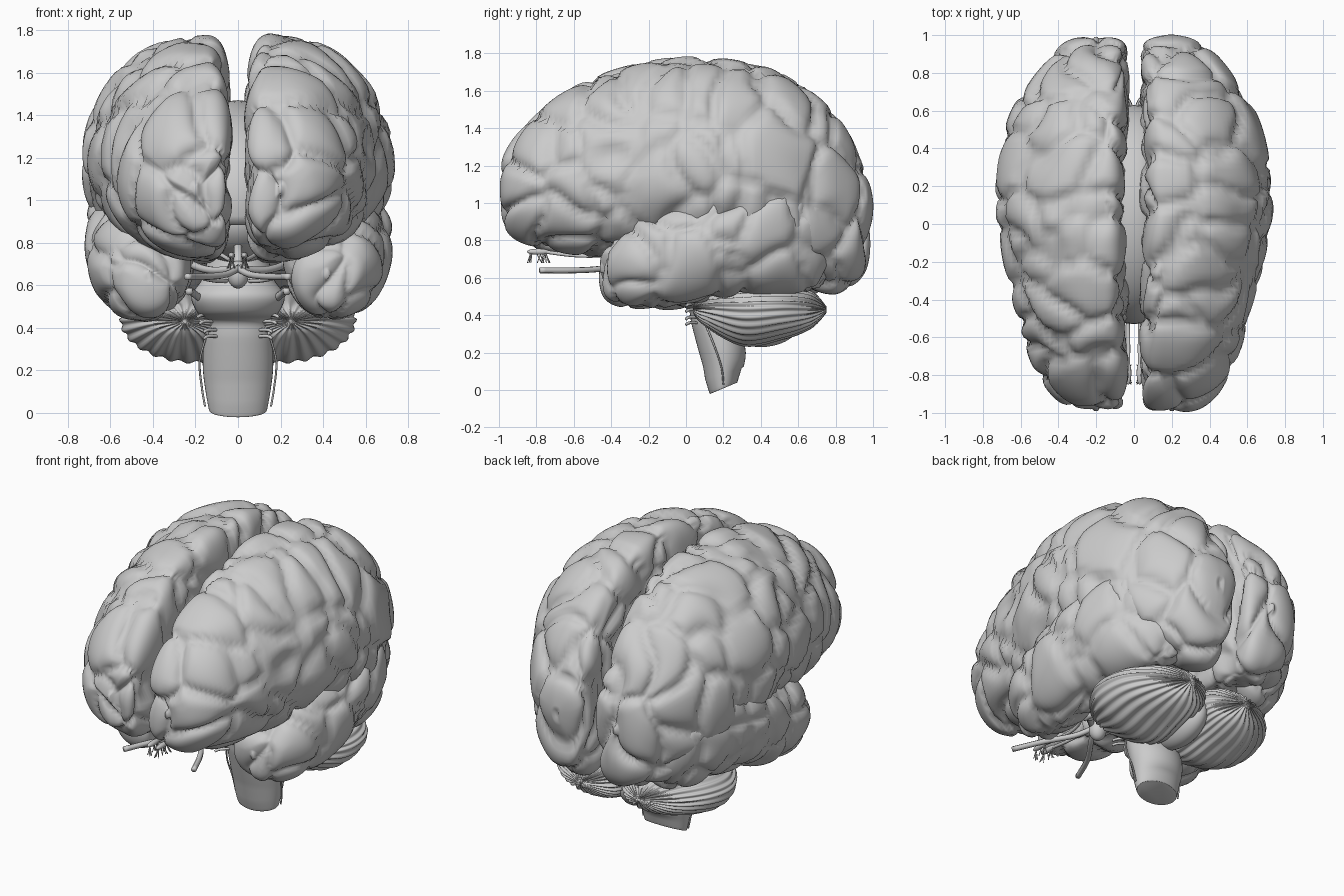
import bpy, bmesh, math, random
from mathutils import Vector, noise

if "Cube" in bpy.data.objects:
    bpy.data.objects.remove(bpy.data.objects["Cube"])

random.seed(4)
TAU = 2 * math.pi


def spline(rows, steps):
    """Catmull-Rom through rows of numbers."""
    out = []
    n = len(rows)
    for i in range(n - 1):
        a, b, c, d = (rows[min(max(i + k, 0), n - 1)] for k in (-1, 0, 1, 2))
        for s in range(steps):
            t = s / steps
            out.append([0.5 * (2*q + (r-p)*t + (2*p-5*q+4*r-w)*t*t + (3*q-p-3*r+w)*t**3)
                        for p, q, r, w in zip(a, b, c, d)])
    return out + [list(rows[-1])]


def skin(name, rings, disp=None):
    """Closed surface over a list of rings, optionally displaced along normals."""
    bm = bmesh.new()
    n = len(rings[0])
    vs = [[bm.verts.new(p) for p in r] for r in rings]
    for r0, r1 in zip(vs, vs[1:]):
        for j in range(n):
            k = (j + 1) % n
            bm.faces.new((r0[j], r0[k], r1[k], r1[j]))
    bm.faces.new(vs[0])
    bm.faces.new(vs[-1])
    bmesh.ops.recalc_face_normals(bm, faces=bm.faces)
    bm.normal_update()
    if disp:
        moves = [(v, v.normal * disp(v.co, TAU * j / n)) for r in vs[1:-1] for j, v in enumerate(r)]
        for v, m in moves:
            v.co += m
    me = bpy.data.meshes.new(name)
    bm.to_mesh(me)
    bm.free()
    ob = bpy.data.objects.new(name, me)
    bpy.context.collection.objects.link(ob)
    me.shade_smooth()
    return ob


def lobe(name, rows, side, disp, steps=9, n=96, flat=0.5):
    """Loft along y; row = y, inner x, centre x, outer x, bottom, centre z, top."""
    rings = []
    for y, xi, xc, xo, zb, zc, zt in spline(rows, steps):
        ring = []
        for j in range(n):
            c, s = math.cos(TAU * j / n), math.sin(TAU * j / n)
            if c < 0:
                c, s = -abs(c) ** flat, math.copysign(abs(s) ** flat, s)
            x = xc + c * (xo - xc if c > 0 else xc - xi)
            z = zc + s * (zt - zc if s > 0 else zc - zb)
            ring.append((side * x, y, z))
        rings.append(ring)
    return skin(name, rings, disp)


def gyri(seed, high=0.016, deep=0.055):
    """Rounded folds separated by narrow winding grooves."""
    off = Vector((seed * 7.3, seed * 3.1, seed * 5.7))

    def f(p, a):
        q = Vector((p.x * 2.8, p.y * 4.3, p.z * 2.8)) + off
        q += 0.4 * noise.noise_vector(p * 3 + off)
        d = noise.voronoi(q)[0]
        return high - deep * math.exp(-6 * (d[1] - d[0]))
    return f


def folia(p, a):
    return 0.007 * math.sin(26 * a + 2 * math.sin(5 * p.y))


def ball(name, loc, rad):
    bpy.ops.mesh.primitive_uv_sphere_add(segments=32, ring_count=20, location=loc)
    ob = bpy.context.object
    ob.name = name
    ob.scale = rad
    ob.data.shade_smooth()
    return ob


def tube(name, pts, r, both=True):
    """Round nerve along a path, repeated on the other side."""
    for side in ((1, -1) if both else (1,)):
        path = [Vector((side * p[0], p[1], p[2])) for p in spline(pts, 5)]
        rings = []
        for i, p in enumerate(path):
            t = (path[min(i + 1, len(path) - 1)] - path[max(i - 1, 0)]).normalized()
            u = t.cross(Vector((0.31, 0.2, 0.93))).normalized()
            w = t.cross(u)
            rings.append([p + r * (u * math.cos(TAU * k / 8) + w * math.sin(TAU * k / 8)) for k in range(8)])
        skin(name, rings)


upper = [(-0.99, .19, .2, .21, 1.03, 1.05, 1.07),
         (-0.96, .07, .2, .36, .86, 1.06, 1.26),
         (-0.82, .04, .2, .49, .77, 1.09, 1.45),
         (-0.6, .04, .2, .58, .73, 1.12, 1.61),
         (-0.35, .04, .2, .65, .72, 1.14, 1.71),
         (-0.05, .04, .2, .71, .72, 1.16, 1.77),
         (0.2, .04, .2, .73, .68, 1.16, 1.76),
         (0.45, .04, .2, .69, .60, 1.12, 1.71),
         (0.65, .04, .2, .61, .55, 1.06, 1.60),
         (0.82, .04, .2, .49, .53, 1.0, 1.43),
         (0.95, .06, .2, .36, .65, .95, 1.2),
         (0.99, .19, .2, .21, .93, .95, .97)]
temporal = [(-0.46, .41, .42, .43, .63, .65, .67),
            (-0.42, .28, .42, .56, .49, .66, .79),
            (-0.25, .22, .44, .67, .43, .70, .93),
            (0.0, .21, .45, .71, .45, .76, 1.03),
            (0.25, .2, .44, .72, .51, .84, 1.14),
            (0.5, .18, .4, .66, .52, .88, 1.22),
            (0.72, .16, .33, .53, .54, .88, 1.2),
            (0.88, .25, .28, .31, .8, .85, .9)]
cerebellum = [(0.04, .24, .25, .26, .42, .43, .44),
              (0.1, .08, .22, .4, .35, .44, .51),
              (0.3, .0, .2, .54, .24, .44, .55),
              (0.5, .0, .2, .53, .27, .44, .56),
              (0.66, .03, .2, .4, .33, .43, .53),
              (0.75, .19, .2, .21, .42, .43, .44)]

# cerebral hemispheres, temporal lobes and cerebellum on each side
for side, tag in ((1, "right"), (-1, "left")):
    lobe("cerebral_hemisphere_" + tag, upper, side, gyri(2 + side))
    lobe("temporal_lobe_" + tag, temporal, side, gyri(6 + side, .014, .045), flat=1)
    lobe("cerebellum_" + tag, cerebellum, side, folia, n=160, flat=0.8)
ball("cerebellar_vermis", (0, .4, .38), (.1, .22, .15))

# brain stem: medulla, pons and midbrain
stem = [(.01, .2, .13, .07), (.03, .2, .14, .08), (.2, .195, .165, .125), (.35, .15, .16, .12),
        (.43, .12, .15, .11), (.47, .07, .19, .15), (.55, .05, .22, .17), (.63, .08, .17, .15),
        (.75, .1, .14, .14), (.95, .1, .12, .12)]
skin("brain_stem", [[(rx * math.cos(TAU * j / 40),
                      y + ry * math.sin(TAU * j / 40),
                      z + (.03 * math.sin(TAU * j / 40) if z < .1 else 0)) for j in range(40)]
                    for z, y, rx, ry in spline(stem, 5)])

# inner parts: callosal arch, thalamus, pituitary with stalk
arch = []
for i in range(41):
    a = math.pi * (i / 40 * 1.16 - .08)
    c, s = math.cos(a), math.sin(a)
    arch.append([(.1 * math.cos(TAU * k / 16),
                  .05 + c * (.53 + .05 * math.sin(TAU * k / 16)),
                  1.0 + s * (.42 + .05 * math.sin(TAU * k / 16))) for k in range(16)])
skin("corpus_callosum", arch)
ball("thalamus", (0, .05, .9), (.22, .36, .2))
ball("pituitary", (0, -.32, .65), (.05, .05, .065))
tube("pituitary_stalk", [(0, -.32, .69), (0, -.28, .75), (0, -.2, .8)], .02, False)

# optic pathway and olfactory tracts
tube("optic_nerve", [(0, -.36, .68), (.06, -.45, .65), (.16, -.6, .64), (.24, -.78, .64)], .016)
tube("optic_tract", [(0, -.36, .68), (.12, -.25, .67), (.22, -.1, .7), (.25, .05, .75)], .018)
tube("olfactory_tract", [(.03, -.76, .74), (.03, -.6, .72), (.04, -.45, .72), (.09, -.33, .75)], .01)
for s in (1, -1):
    ball("olfactory_bulb", (s * .03, -.79, .74), (.016, .06, .016))
for i in range(14):
    y = random.uniform(-.85, -.74)
    tube("olfactory_fibre", [(.03, y, .73), (.03 + random.uniform(-.02, .03), y + random.uniform(-.03, .03), .68)], .0025)

# cranial nerve roots on the stem
tube("oculomotor_nerve", [(.05, -.06, .62), (.1, -.15, .62), (.16, -.25, .63)], .009)
tube("trigeminal_nerve", [(.18, -.02, .54), (.22, -.1, .57), (.23, -.16, .57)], .018)
for z, x in ((.46, .18), (.43, .17), (.39, .15), (.36, .15)):
    tube("nerve_root", [(x - .06, .07, z), (x - .01, .02, z), (x + .01, 0, z - .01)], .008)
tube("accessory_nerve", [(.15, .1, .36), (.18, .15, .24), (.17, .19, .12), (.155, .2, .03)], .005)
